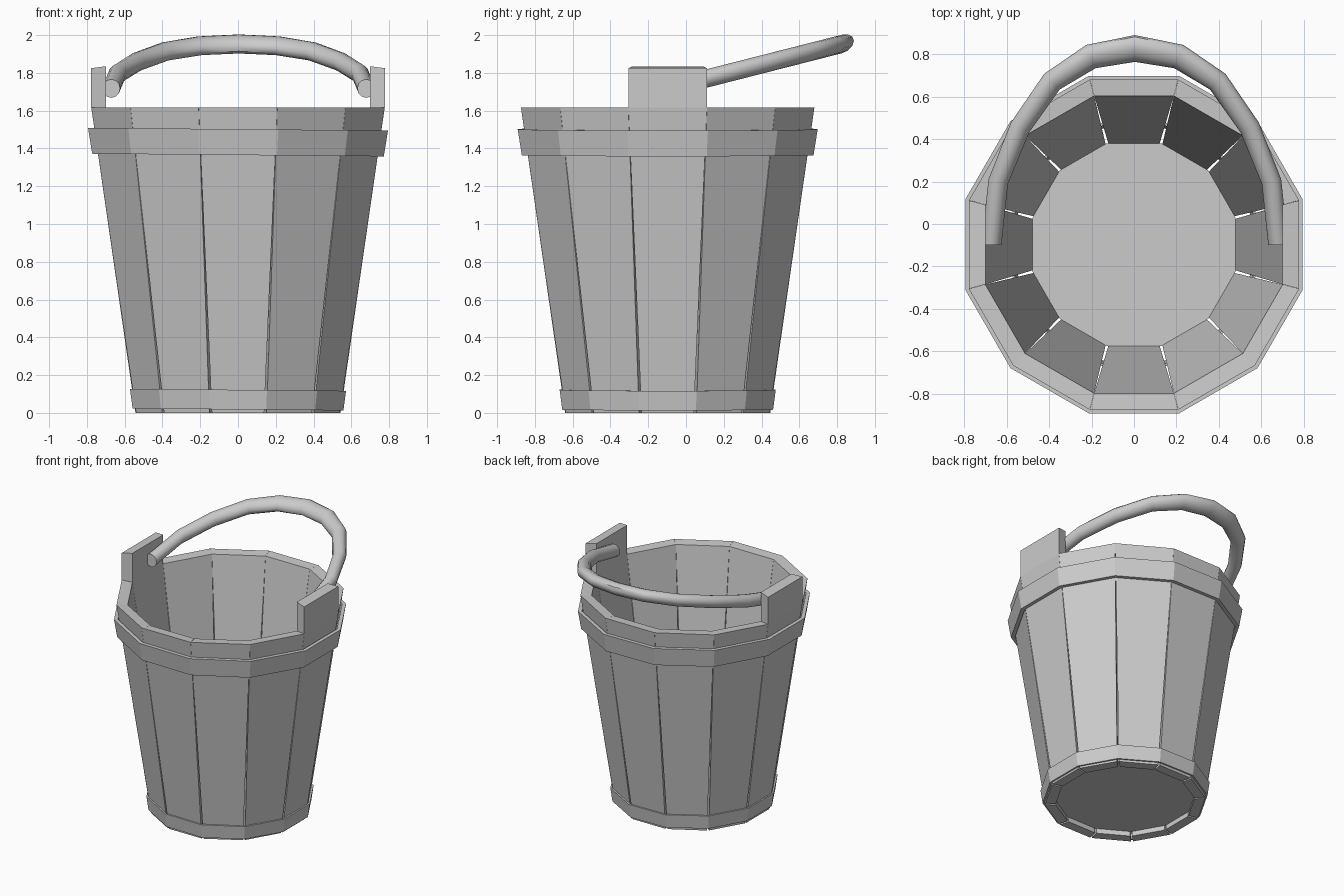
import bpy, bmesh, math
from mathutils import Vector, Matrix

if "Cube" in bpy.data.objects:
    bpy.data.objects.remove(bpy.data.objects["Cube"])

CY = -0.097            # bucket axis in y
N = 12
T = math.tan(math.pi / N)


def finish(name, bm):
    bmesh.ops.recalc_face_normals(bm, faces=bm.faces)
    me = bpy.data.meshes.new(name)
    bm.to_mesh(me)
    bm.free()
    ob = bpy.data.objects.new(name, me)
    bpy.context.collection.objects.link(ob)
    return ob


def bridge(bm, a, b):
    for i in range(len(a)):
        j = (i + 1) % len(a)
        bm.faces.new((a[i], a[j], b[j], b[i]))


def polygon(bm, apothem, z):
    r = apothem / math.cos(math.pi / N)
    return [bm.verts.new((r * math.cos((i + .5) * 2 * math.pi / N),
                          CY + r * math.sin((i + .5) * 2 * math.pi / N), z))
            for i in range(N)]


# Staves: mitred tapered planks with narrow gaps that close towards the top
def stave(name, index, ear):
    bm = bmesh.new()
    # inner apothem, outer apothem, inner z, outer z, half gap
    levels = [(0.47, 0.543, 0, 0, 0.007), (0.70, 0.777, 1.612, 1.618, 0.0003)]
    if ear:
        levels.append((0.70, 0.777, 1.835, 1.825, 0.0003))
    rings = []
    for ri, ro, zi, zo, g in levels:
        wi, wo = ri * T - g, ro * T - g
        rings.append([bm.verts.new(p) for p in
                      ((ri, -wi, zi), (ro, -wo, zo), (ro, wo, zo), (ri, wi, zi))])
    for a, b in zip(rings, rings[1:]):
        bridge(bm, a, b)
    bm.faces.new(rings[0][::-1])
    bm.faces.new(rings[-1])
    bm.transform(Matrix.Translation((0, CY, 0)) @
                 Matrix.Rotation(index * 2 * math.pi / N, 4, 'Z'))
    finish(name, bm)


for k in range(N):
    ear = k in (0, N // 2)
    stave("eared_stave" if ear else "stave", k, ear)


# Hoops: slightly tilted faceted bands
def hoop(name, z0, z1, r0, r1, thick):
    bm = bmesh.new()
    rings = [polygon(bm, r, z) for r, z in
             ((r0, z0), (r1, z1), (r1 - thick, z1), (r0 - thick, z0))]
    for i in range(4):
        bridge(bm, rings[i], rings[(i + 1) % 4])
    for v in bm.verts:
        v.co.z -= 0.009 * v.co.x
    finish(name, bm)


hoop("upper_hoop", 1.365, 1.502, 0.772, 0.794, 0.027)
hoop("lower_hoop", 0.018, 0.122, 0.558, 0.572, 0.012)

# Floor
bm = bmesh.new()
lo, hi = polygon(bm, 0.475, 0.04), polygon(bm, 0.477, 0.055)
bridge(bm, lo, hi)
bm.faces.new(lo[::-1])
bm.faces.new(hi)
finish("floor", bm)

# Handle: swept oval bar leaning to the back
half = [(-0.675, -0.10, 0.047), (-0.643, 0.20, 0.047), (-0.54, 0.455, 0.049),
        (-0.39, 0.67, 0.052), (-0.207, 0.788, 0.059), (0, 0.826, 0.063)]
path = half + [(-x, y, r) for x, y, r in half[-2::-1]]
bm = bmesh.new()
rings = []
for i, (x, y, r) in enumerate(path):
    if i == 0:
        t = Vector((0, 1))
    elif i == len(path) - 1:
        t = Vector((0, -1))
    else:
        t = (Vector(path[i + 1][:2]) - Vector(path[i - 1][:2])).normalized()
    ring = []
    for k in range(12):
        a = k * 2 * math.pi / 12
        px = x + 0.004 - t.y * r * math.cos(a)
        py = y + t.x * r * math.cos(a)
        ring.append(bm.verts.new((px, py, 1.717 + 0.255 * (py + 0.1) + 0.049 * math.sin(a))))
    rings.append(ring)
for a, b in zip(rings, rings[1:]):
    bridge(bm, a, b)
bm.faces.new(rings[0][::-1])
bm.faces.new(rings[-1])
handle = finish("handle", bm)
bpy.context.view_layer.objects.active = handle
handle.select_set(True)
bpy.ops.object.shade_smooth_by_angle(angle=math.radians(40))
